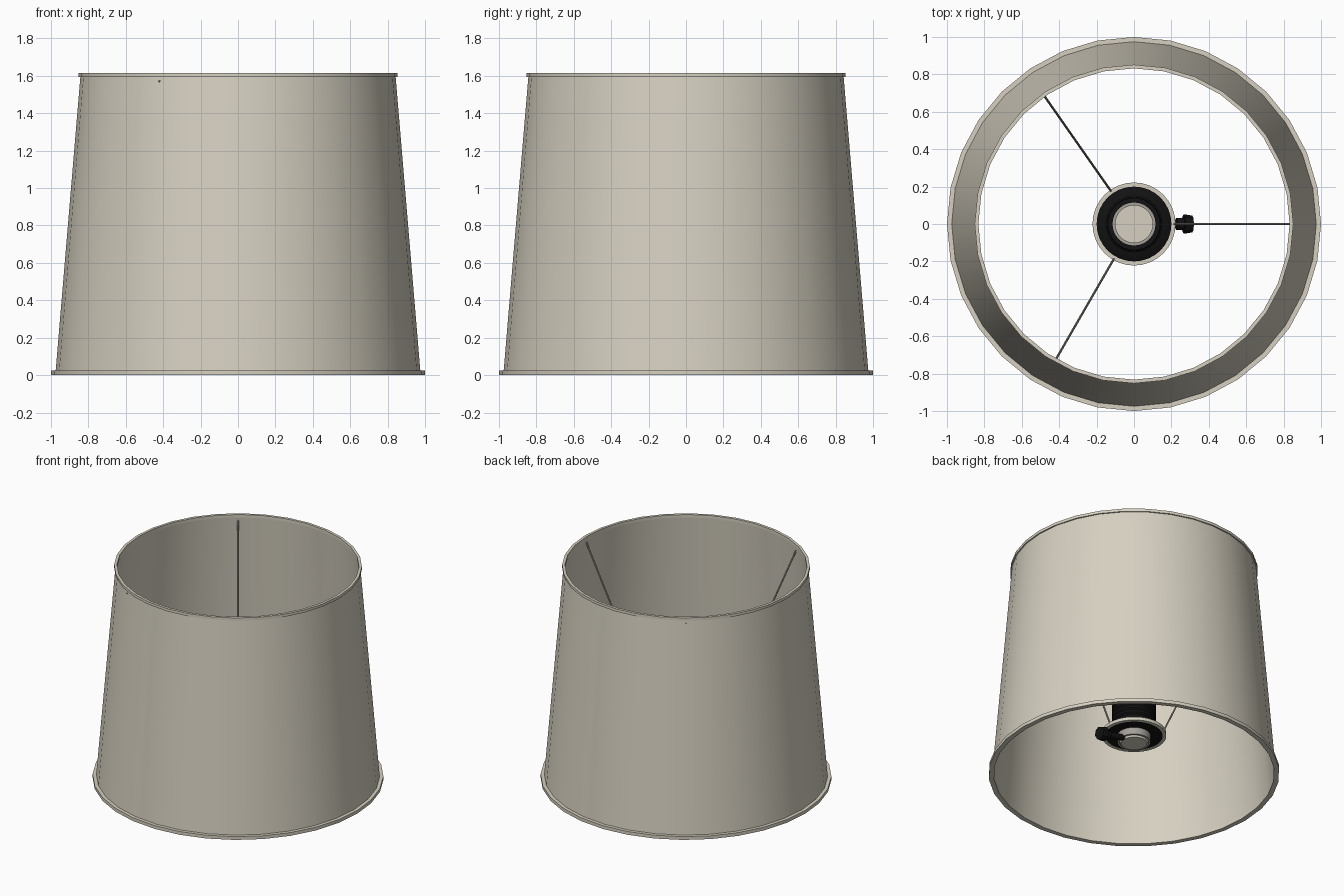
import bpy, bmesh, math
from mathutils import Vector

if "Cube" in bpy.data.objects:
    bpy.data.objects.remove(bpy.data.objects["Cube"])


def material(name, rgb):
    m = bpy.data.materials.new(name)
    m.diffuse_color = (*rgb, 1)
    m.use_nodes = True
    m.node_tree.nodes["Principled BSDF"].inputs["Base Color"].default_value = m.diffuse_color
    return m


LINEN = material("warm linen", (0.67, 0.63, 0.53))
BLACK = material("black plastic", (0.006, 0.006, 0.006))
METAL = material("grey metal", (0.36, 0.35, 0.31))


def finish(name, bm, mat):
    bmesh.ops.recalc_face_normals(bm, faces=bm.faces)
    mesh = bpy.data.meshes.new(name)
    bm.to_mesh(mesh)
    bm.free()
    mesh.materials.append(mat)
    ob = bpy.data.objects.new(name, mesh)
    bpy.context.collection.objects.link(ob)
    bpy.ops.object.select_all(action='DESELECT')
    ob.select_set(True)
    bpy.context.view_layer.objects.active = ob
    bpy.ops.object.shade_smooth_by_angle(angle=math.radians(35))
    return ob


def lathe(name, profile, mat, n=32):
    """Spin a closed (radius, height) outline around z."""
    bm = bmesh.new()
    rings = []
    for i in range(n):
        a = 2 * math.pi * i / n
        rings.append([bm.verts.new((r * math.cos(a), r * math.sin(a), z)) for r, z in profile])
    for i in range(n):
        p, q = rings[i], rings[(i + 1) % n]
        for j in range(len(profile)):
            k = (j + 1) % len(profile)
            bm.faces.new((p[j], q[j], q[k], p[k]))
    bmesh.ops.remove_doubles(bm, verts=bm.verts, dist=1e-5)
    return finish(name, bm, mat)


def rod(name, a, b, r1, r2, mat, n=12):
    """Cylinder or cone from point a to point b."""
    a, b = Vector(a), Vector(b)
    bm = bmesh.new()
    bmesh.ops.create_cone(bm, cap_ends=True, segments=n, radius1=r1, radius2=r2, depth=(b - a).length)
    rot = (b - a).to_track_quat('Z', 'Y').to_matrix()
    for v in bm.verts:
        v.co = rot @ v.co + (a + b) / 2
    return finish(name, bm, mat)


# Fabric shade with a thin wall and its two rims
lathe("shade", [(0.976, 0.01), (0.842, 1.605), (0.832, 1.605), (0.966, 0.01)], LINEN)
lathe("bottom_rim", [(1.0, 0), (1.0, 0.025), (0.965, 0.025), (0.965, 0)], LINEN)
lathe("top_rim", [(0.852, 1.594), (0.852, 1.615), (0.832, 1.615), (0.832, 1.594)], LINEN)

# Carrier ring and black flange
lathe("carrier_ring", [(0.222, 0.30), (0.222, 0.325), (0.198, 0.325), (0.198, 0.30)], LINEN)
lathe("flange", [(0.20, 0.302), (0.20, 0.335), (0.16, 0.36), (0.11, 0.36), (0.11, 0.302)], BLACK)

# Ribbed socket body, open at the top
body = [(0.115, 0.34), (0.135, 0.34)]
for i in range(6):
    z = 0.37 + i * 0.035
    body += [(0.152, z), (0.152, z + 0.018), (0.143, z + 0.024)]
body += [(0.14, 0.61), (0.115, 0.61)]
lathe("socket_body", body, BLACK)

# Metal liner and contact cup running through the socket
lathe("socket_liner", [(0.115, 0.25), (0.115, 0.60), (0.10, 0.60), (0.10, 0.25)], METAL)
lathe("contact_cup", [(0, 0.24), (0.09, 0.24), (0.10, 0.26), (0.10, 0.30), (0, 0.30)], LINEN)

# Turn switch
rod("switch_stem", (0.10, 0, 0.25), (0.275, 0, 0.215), 0.022, 0.022, BLACK)
rod("switch_collar", (0.225, 0, 0.225), (0.265, 0, 0.217), 0.032, 0.032, BLACK)
rod("switch_knob", (0.265, 0, 0.217), (0.312, 0, 0.208), 0.052, 0.045, BLACK, 8)

# Three spokes from the carrier ring up to the top of the shade
for i, deg in enumerate((0, 125, 240)):
    c, s = math.cos(math.radians(deg)), math.sin(math.radians(deg))
    rod(f"spoke_{i + 1}", (0.212 * c, 0.212 * s, 0.312), (0.84 * c, 0.84 * s, 1.575),
        0.006, 0.006, METAL, 8)
